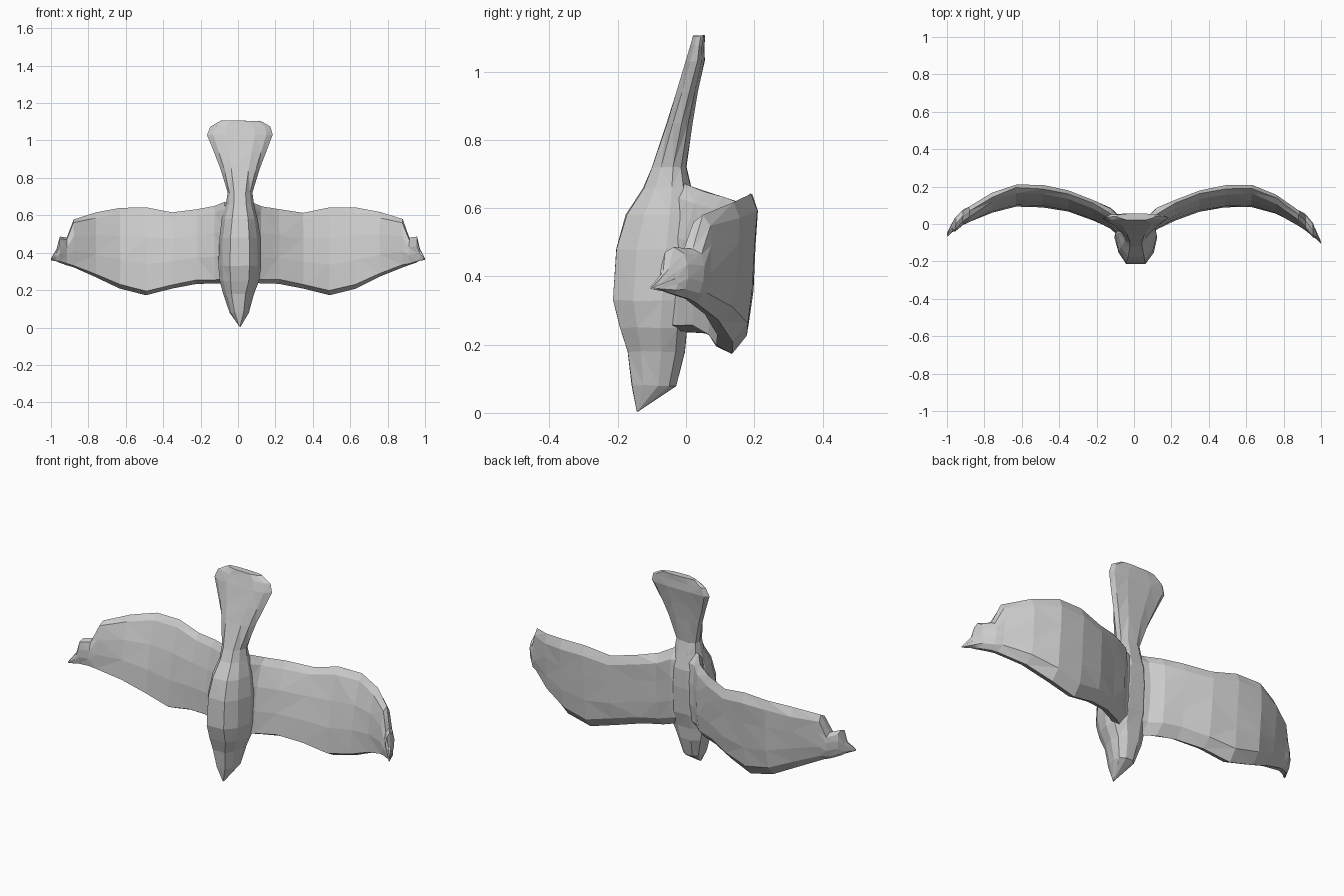
import bpy, bmesh, random
random.seed(4)


def loft(name, rings, jitter=0.004):
    """Skin closed rings of points, cap both ends, keep flat triangulated facets."""
    bm = bmesh.new()
    rows = [[bm.verts.new([c + random.uniform(-jitter, jitter) for c in p]) for p in r]
            for r in rings]
    n = len(rows[0])
    for a, b in zip(rows, rows[1:]):
        for i in range(n):
            j = (i + 1) % n
            bm.faces.new((a[i], a[j], b[j], b[i]))
    bm.faces.new(rows[0])
    bm.faces.new(rows[-1])
    bmesh.ops.triangulate(bm, faces=bm.faces[:])
    bmesh.ops.recalc_face_normals(bm, faces=bm.faces[:])
    mesh = bpy.data.meshes.new(name)
    bm.to_mesh(mesh)
    bm.free()
    obj = bpy.data.objects.new(name, mesh)
    bpy.context.collection.objects.link(obj)
    return obj


# Body, head and fanned tail: z, front y, back y, half width, centre x
body = [
    (0.005, -0.143, -0.138, 0.004, 0.01),
    (0.08, -0.158, -0.03, 0.052, 0.005),
    (0.18, -0.172, -0.005, 0.082, 0.003),
    (0.25, -0.192, 0.005, 0.105, 0.008),
    (0.33, -0.213, 0.025, 0.115, 0.01),
    (0.48, -0.205, 0.035, 0.11, 0.01),
    (0.58, -0.175, 0.035, 0.095, 0.01),
    (0.66, -0.125, 0.015, 0.075, 0.01),
    (0.72, -0.1, 0.0, 0.066, 0.01),
    (0.85, -0.055, 0.018, 0.105, 0.01),
    (0.94, -0.027, 0.035, 0.14, 0.01),
    (1.03, -0.002, 0.055, 0.174, 0.01),
    (1.075, 0.012, 0.055, 0.16, 0.012),
    (1.105, 0.022, 0.055, 0.105, 0.012),
]
# Section corners: width fraction, depth fraction from front to back
body_section = [(-0.45, 0), (0.45, 0), (0.82, 0.25), (1, 0.6), (0.88, 0.85),
                (0.4, 1), (-0.4, 1), (-0.88, 0.85), (-1, 0.6), (-0.82, 0.25)]
loft("bird_body", [[(cx + hw * u, f + (b - f) * v, z) for u, v in body_section]
                   for z, f, b, hw, cx in body], 0.002)

# Wing stations: x, bottom z, top z, front y, back y, backward lean (1 = full)
wing = [
    (0.0, 0.26, 0.67, -0.1, 0.02, 0.3),
    (0.07, 0.24, 0.67, -0.08, 0.04, 0.3),
    (0.125, 0.235, 0.65, -0.035, 0.09, 0.7),
    (0.22, 0.235, 0.63, 0.01, 0.13, 1),
    (0.35, 0.21, 0.615, 0.06, 0.18, 1),
    (0.49, 0.173, 0.645, 0.083, 0.207, 1),
    (0.63, 0.21, 0.642, 0.085, 0.21, 1),
    (0.76, 0.27, 0.615, 0.045, 0.16, 0.85),
    (0.88, 0.32, 0.58, -0.015, 0.08, 0.5),
    (0.915, 0.335, 0.48, -0.035, 0.055, 0.3),
    (0.955, 0.348, 0.485, -0.07, 0.005, 0),
    (0.97, 0.353, 0.42, -0.075, -0.025, 0),
    (0.998, 0.362, 0.37, -0.105, -0.09, 0),
]
# Section corners: height fraction, depth fraction (leaning back towards the top)
wing_section = [(0, 0.4), (0.05, 0.06), (0.35, 0.12), (0.65, 0.32), (0.92, 0.62),
                (1, 0.85), (0.88, 1), (0.65, 0.93), (0.35, 0.87), (0.12, 0.76)]
# Upright version of the same corners used at root and tip
upright = [0.5, 0.12, 0.0, 0.0, 0.15, 0.5, 0.88, 1, 1, 0.88]


def wing_ring(side, lift, x, z0, z1, f, b, lean):
    return [(side * x, f + (b - f) * (v * lean + w * (1 - lean)) + lift * x ** 6,
             z0 + (z1 - z0) * t) for (t, v), w in zip(wing_section, upright)]


for name, side, lift in (("right_wing", 1, 0), ("left_wing", -1, 0.04)):
    loft(name, [wing_ring(side, lift, *s) for s in wing], 0.003)
